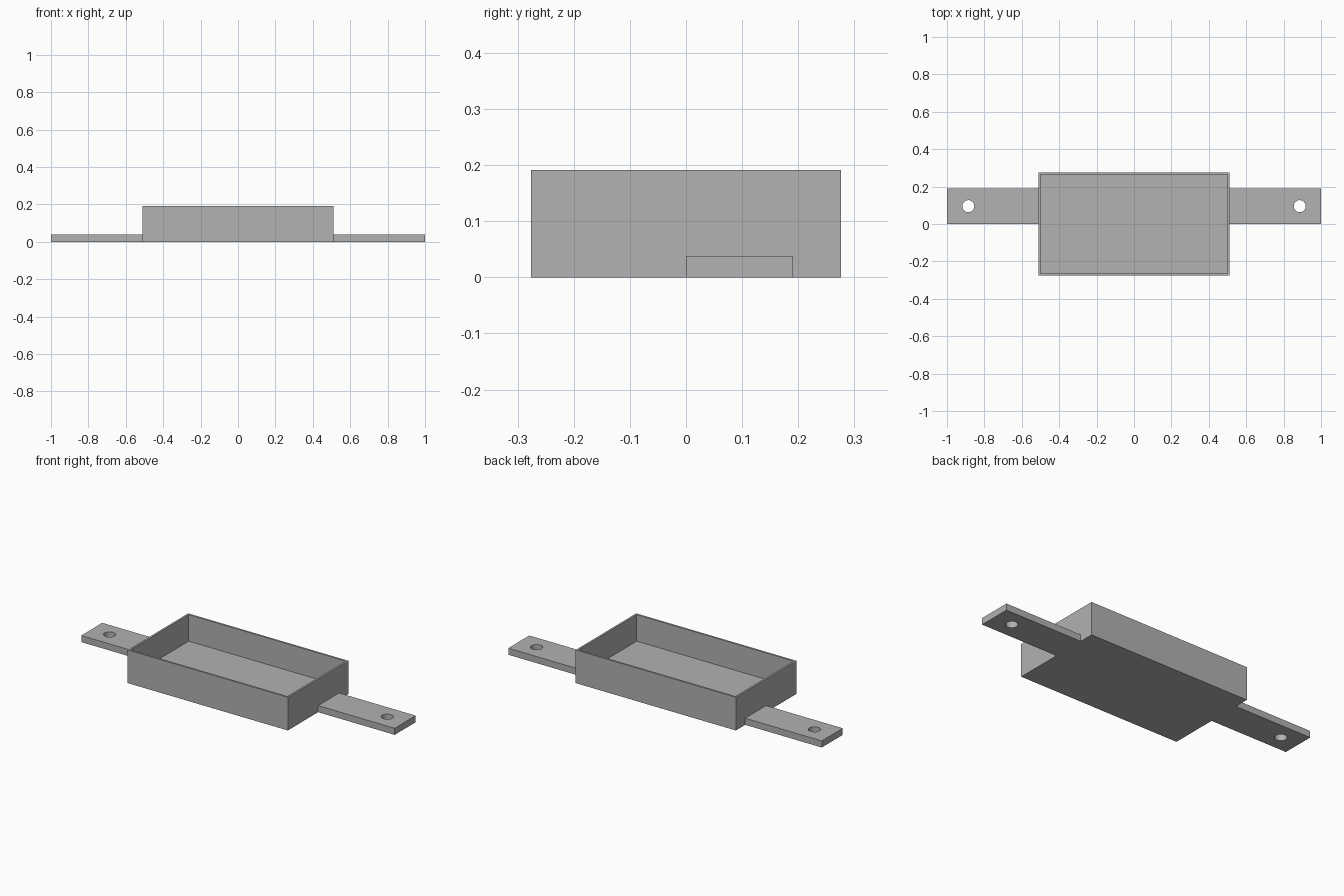
import bpy
import bmesh
from mathutils import Matrix, Vector

cube = bpy.data.objects.get("Cube")
if cube:
    bpy.data.objects.remove(cube, do_unlink=True)

# Dimensions
END = 1.0
BOX_X, BOX_Y, BOX_H = 0.511, 0.276, 0.191
WALL, FLOOR = 0.016, 0.038
TAB_W, TAB_H = 0.191, 0.038
HOLE_X, HOLE_R = 0.886, 0.032

# Single matte grey
grey = bpy.data.materials.new("plain grey")
grey.use_nodes = True
grey.diffuse_color = (0.445, 0.445, 0.445, 1)
grey.node_tree.nodes["Principled BSDF"].inputs["Base Color"].default_value = grey.diffuse_color


def add_object(name, bm):
    mesh = bpy.data.meshes.new(name)
    bmesh.ops.recalc_face_normals(bm, faces=bm.faces)
    bm.to_mesh(mesh)
    bm.free()
    mesh.materials.append(grey)
    obj = bpy.data.objects.new(name, mesh)
    bpy.context.collection.objects.link(obj)
    return obj


def block(low, high):
    low, high = Vector(low), Vector(high)
    bm = bmesh.new()
    place = Matrix.Translation((low + high) / 2) @ Matrix.Diagonal((*(high - low), 1))
    bmesh.ops.create_cube(bm, size=1, matrix=place)
    return bm


# Open tray: inset the top face for the rim, then sink it to the floor
bm = block((-BOX_X, -BOX_Y, 0), (BOX_X, BOX_Y, BOX_H))
top = max(bm.faces, key=lambda f: f.calc_center_median().z)
bmesh.ops.inset_region(bm, faces=[top], thickness=WALL)
pocket = bmesh.ops.extrude_face_region(bm, geom=[top])
sunk = [v for v in pocket["geom"] if isinstance(v, bmesh.types.BMVert)]
bmesh.ops.translate(bm, verts=sunk, vec=(0, 0, FLOOR - BOX_H))
if top.is_valid:
    bmesh.ops.delete(bm, geom=[top], context='FACES_ONLY')
add_object("tray", bm)

# Mounting tabs, each drilled with a round screw hole
for side, name in ((1, "left"), (-1, "right")):
    inner, outer = sorted((side * BOX_X, side * END))
    tab = add_object(name + "_mounting_tab",
                     block((inner, 0, 0), (outer, TAB_W, TAB_H)))

    bm = bmesh.new()
    bmesh.ops.create_cone(bm, cap_ends=True, segments=48, radius1=HOLE_R,
                          radius2=HOLE_R, depth=4 * TAB_H,
                          matrix=Matrix.Translation((side * HOLE_X, TAB_W / 2, TAB_H / 2)))
    cutter = add_object(name + "_hole_cutter", bm)
    cutter.hide_render = True

    drill = tab.modifiers.new("screw hole", 'BOOLEAN')
    drill.operation = 'DIFFERENCE'
    drill.solver = 'EXACT'
    drill.object = cutter

    bpy.ops.object.select_all(action='DESELECT')
    tab.select_set(True)
    bpy.context.view_layer.objects.active = tab
    bpy.ops.object.modifier_apply(modifier=drill.name)
    bpy.data.objects.remove(cutter, do_unlink=True)
    bpy.ops.object.shade_smooth_by_angle()
